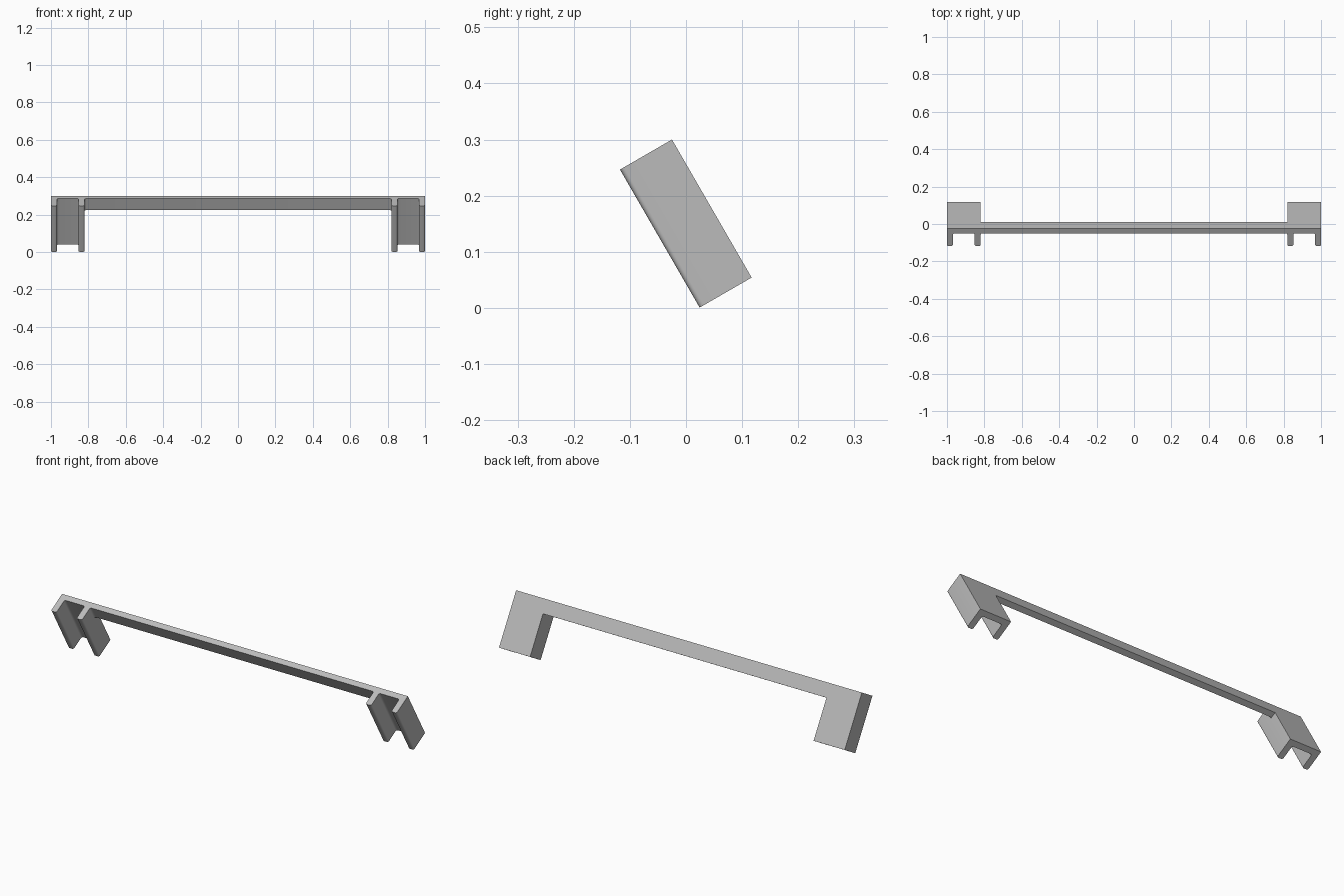
import bpy, bmesh, math

if "Cube" in bpy.data.objects:
    bpy.data.objects.remove(bpy.data.objects["Cube"], do_unlink=True)

LENGTH, DEPTH, WALL = 0.284, 0.107, 0.029   # leg length, flange depth, web thickness
BAR = 0.071                                 # height of the crossbar
OUTER, INNER, FLANGE = 1.0, 0.82, 0.032     # leg sides and flange thickness
R = 0.009                                   # fillet radius
TILT = math.radians(30)

grey = bpy.data.materials.new("light grey")
grey.use_nodes = True
grey.diffuse_color = (0.5, 0.5, 0.5, 1)
grey.node_tree.nodes["Principled BSDF"].inputs["Base Color"].default_value = (0.5, 0.5, 0.5, 1)


def arc(cx, cy, start, end, steps=5):
    """Quarter-round points in degrees."""
    angles = [math.radians(start + (end - start) * i / steps) for i in range(steps + 1)]
    return [(cx + R * math.cos(a), cy + R * math.sin(a)) for a in angles]


def extrude_profile(name, profile, length):
    """Extrude an x/y outline down from the top plane, then lean it back."""
    bm = bmesh.new()
    face = bm.faces.new([bm.verts.new((x, y, 0)) for x, y in profile])
    grown = bmesh.ops.extrude_face_region(bm, geom=[face])["geom"]
    verts = [g for g in grown if isinstance(g, bmesh.types.BMVert)]
    bmesh.ops.translate(bm, verts=verts, vec=(0, 0, -length))
    bmesh.ops.recalc_face_normals(bm, faces=bm.faces)
    mesh = bpy.data.meshes.new(name)
    bm.to_mesh(mesh)
    bm.free()
    mesh.materials.append(grey)
    obj = bpy.data.objects.new(name, mesh)
    bpy.context.collection.objects.link(obj)
    obj.rotation_euler.x = TILT
    obj.location = (0, -0.025, 0.3)
    bpy.ops.object.select_all(action='DESELECT')
    bpy.context.view_layer.objects.active = obj
    obj.select_set(True)
    bpy.ops.object.shade_smooth_by_angle(angle=math.radians(30))


# U-shaped legs: half outline about the leg's own centre, mirrored
half = (OUTER - INNER) / 2
centre = (OUTER + INNER) / 2
gap = half - FLANGE
right_half = [(half, 0)]
right_half += arc(half - R, R - DEPTH, 0, -90)
right_half += arc(gap + R, R - DEPTH, -90, -180)
right_half += arc(gap - R, -WALL - R, 0, 90)
outline = right_half + [(-x, y) for x, y in reversed(right_half)]
for name, side in (("left_leg", 1), ("right_leg", -1)):
    extrude_profile(name, [(x + side * centre, y) for x, y in outline], LENGTH)

# Crossbar with filleted ends meeting the inner flanges
bar_half = [(INNER, 0)] + arc(INNER - R, -WALL - R, 0, 90)
extrude_profile("crossbar", bar_half + [(-x, y) for x, y in reversed(bar_half)], BAR)
